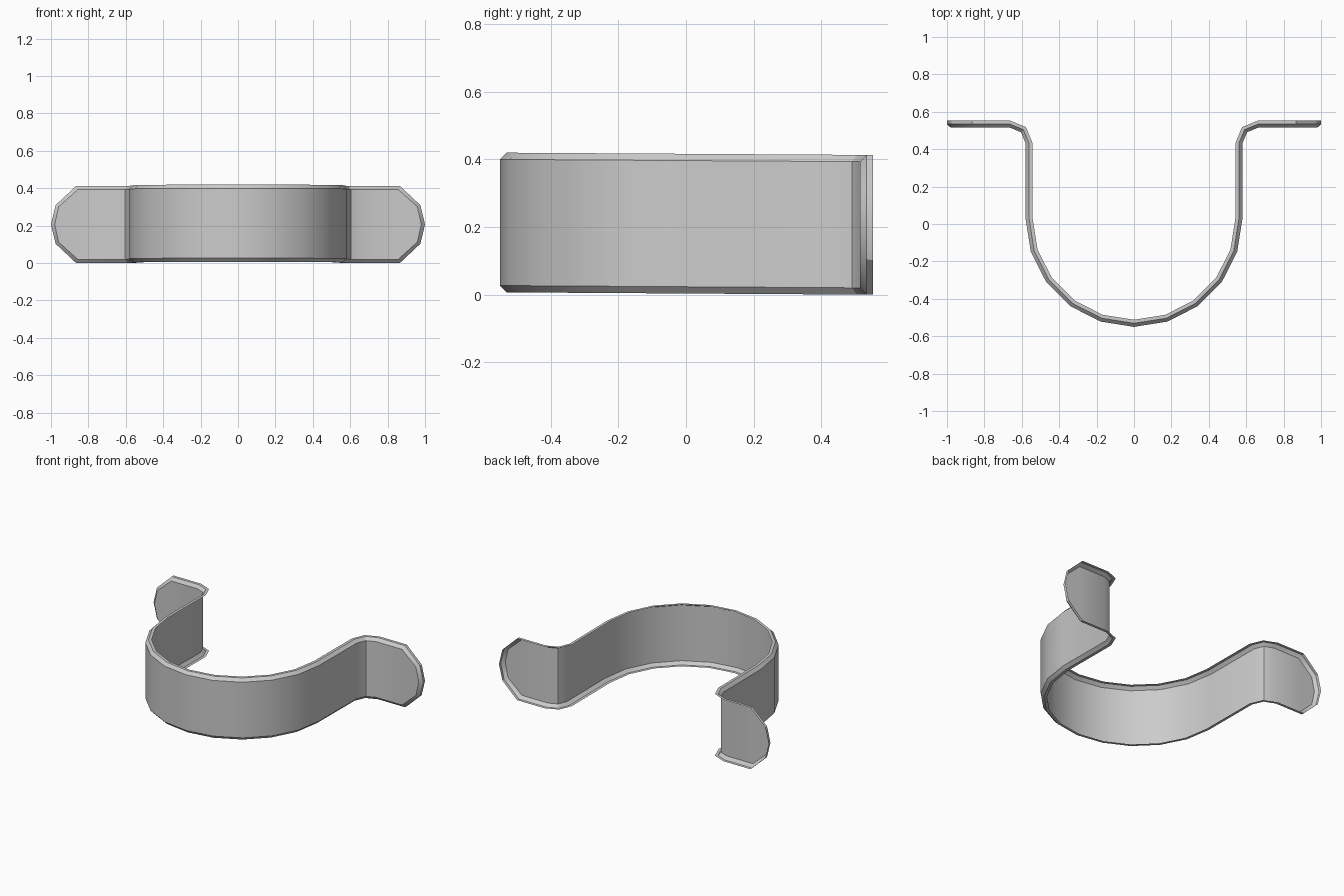
import bpy, bmesh, math

if "Cube" in bpy.data.objects:
    bpy.data.objects.remove(bpy.data.objects["Cube"])

H = 0.413      # strap height
R = 0.58       # outer bend radius
CY = 0.03      # bend centre in y
TILT = 0.007   # slight lean of the part, front higher than back


def half_path(d):
    """Right half of the strap path (bend centre to tab), d = depth behind the front face."""
    pts = []
    # half-round bend
    for i in range(6):
        a = math.radians(18 * i)
        pts.append(((R - d) * math.sin(a), CY - (R - d) * math.cos(a)))
    # small fillet from arm to tab
    for i in range(3):
        a = math.radians(45 * i)
        r = 0.083 + d
        pts.append((0.663 - r * math.cos(a), 0.432 + r * math.sin(a)))
    return pts


def outline(d, inset):
    """Closed outline at a depth: top row, right end, bottom row, left end."""
    right = half_path(d) + [(0.865 - inset * 0.4, 0.515 + d)]
    row = [(-x, y) for x, y in reversed(right[1:])] + right
    y = 0.515 + d
    k = inset
    end = [(0.975 - 0.8 * k, H * 0.75 - 0.45 * k), (1.0 - k, H / 2),
           (0.975 - 0.8 * k, H * 0.25 + 0.45 * k)]
    loop = [(x, yy, H - k) for x, yy in row]
    loop += [(x, y, z) for x, z in end]
    loop += [(x, yy, k) for x, yy in reversed(row)]
    loop += [(-x, y, z) for x, z in reversed(end)]
    return loop, len(row)


bm = bmesh.new()
loops = []
for d, inset in ((0.0, 0.02), (0.019, 0.0), (0.038, 0.0)):
    pts, n = outline(d, inset)
    loops.append([bm.verts.new((x, y, z + TILT * (0.55 - y) / 1.1)) for x, y, z in pts])

# main face: quads along the strap plus the two rounded tab ends
f = loops[0]
top, right_end = f[:n], f[n:n + 3]
bottom, left_end = f[n + 3:2 * n + 3][::-1], f[2 * n + 3:]
for i in range(n - 1):
    bm.faces.new((top[i], bottom[i], bottom[i + 1], top[i + 1]))
bm.faces.new([top[-1], bottom[-1]] + right_end[::-1])
bm.faces.new([bottom[0], top[0]] + left_end[::-1])

# sloped edge and rim, open at the back
for a, b in zip(loops, loops[1:]):
    for i in range(len(a)):
        j = (i + 1) % len(a)
        bm.faces.new((a[i], a[j], b[j], b[i]))

mesh = bpy.data.meshes.new("strap_clamp")
bm.to_mesh(mesh)
bm.free()
obj = bpy.data.objects.new("strap_clamp", mesh)
bpy.context.collection.objects.link(obj)
bpy.context.view_layer.objects.active = obj
obj.select_set(True)
bpy.ops.object.shade_smooth_by_angle(angle=math.radians(30))
